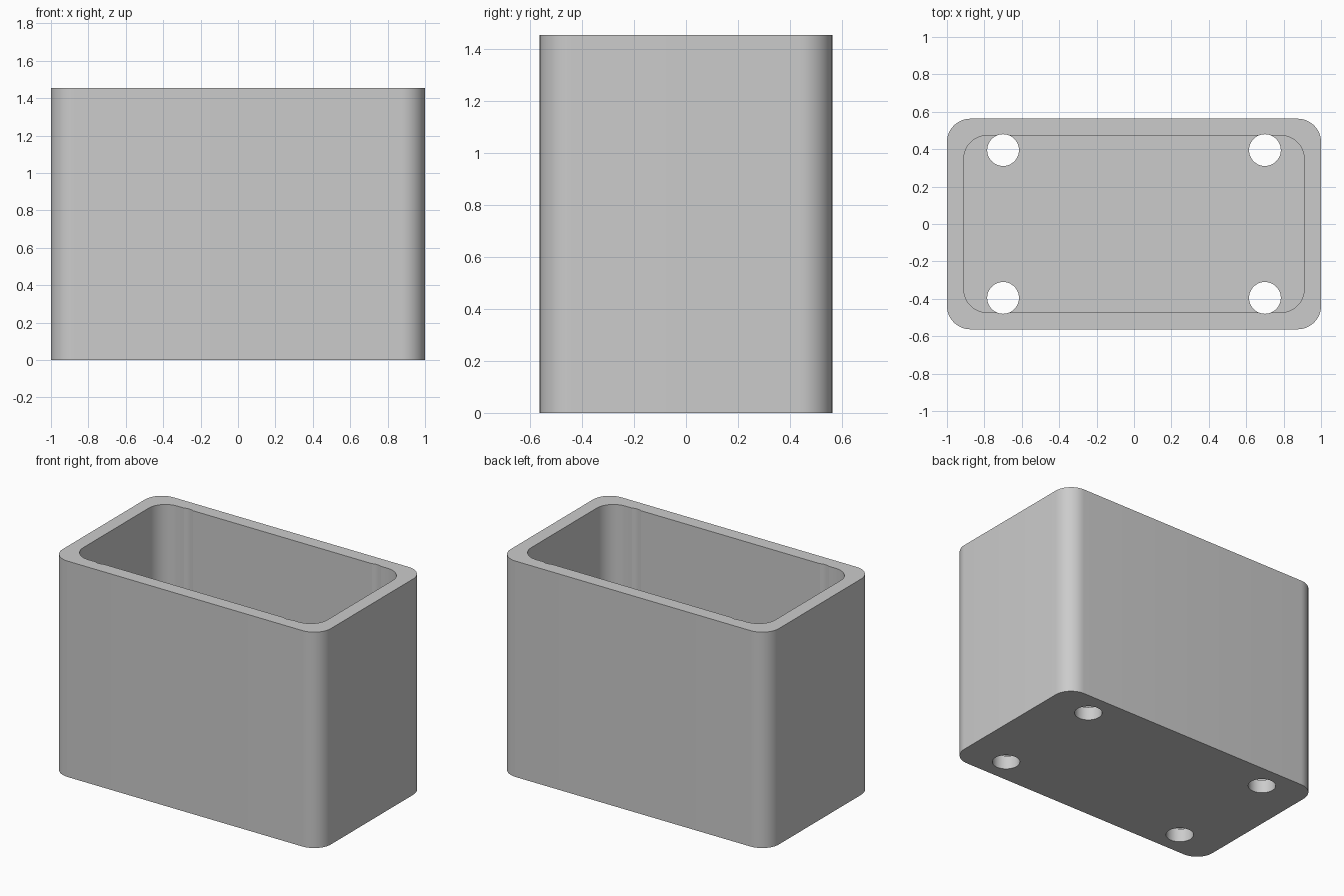
import bpy
import bmesh
from math import cos, sin, pi, radians

if "Cube" in bpy.data.objects:
    bpy.data.objects.remove(bpy.data.objects["Cube"], do_unlink=True)

HALF_X, HALF_Y, HEIGHT = 1.0, 0.563, 1.455
WALL, RADIUS = 0.09, 0.125

grey = bpy.data.materials.new("plain grey")
grey.use_nodes = True
colour = (0.6, 0.6, 0.6, 1)
grey.diffuse_color = colour
grey.node_tree.nodes["Principled BSDF"].inputs["Base Color"].default_value = colour


def rounded_outline(hx, hy, r, steps=12):
    """Counter-clockwise outline of a rectangle with rounded corners."""
    points = []
    for i, (sx, sy) in enumerate([(1, 1), (-1, 1), (-1, -1), (1, -1)]):
        for k in range(steps + 1):
            a = (i + k / steps) * pi / 2
            points.append((sx * (hx - r) + r * cos(a), sy * (hy - r) + r * sin(a)))
    return points


def prism(name, outline, z0, z1):
    """Upright solid with the given outline."""
    bm = bmesh.new()
    base = bm.faces.new([bm.verts.new((x, y, z0)) for x, y in outline])
    top = bmesh.ops.extrude_face_region(bm, geom=[base])["geom"]
    bmesh.ops.translate(bm, vec=(0, 0, z1 - z0),
                        verts=[v for v in top if isinstance(v, bmesh.types.BMVert)])
    bmesh.ops.recalc_face_normals(bm, faces=bm.faces)
    mesh = bpy.data.meshes.new(name)
    bm.to_mesh(mesh)
    bm.free()
    mesh.materials.append(grey)
    obj = bpy.data.objects.new(name, mesh)
    bpy.context.collection.objects.link(obj)
    return obj


# Rounded outer block
box = prism("open_box", rounded_outline(HALF_X, HALF_Y, RADIUS), 0, HEIGHT)

# Cavity leaving an even wall and floor
cutters = [prism("cavity_cutter",
                 rounded_outline(HALF_X - WALL, HALF_Y - WALL, RADIUS), WALL, HEIGHT + 0.1)]

# Four bores through the floor, grazing the long walls up to the rim
for sx in (-1, 1):
    for sy in (-1, 1):
        circle = [(sx * 0.7 + 0.085 * cos(2 * pi * k / 48),
                   sy * 0.395 + 0.085 * sin(2 * pi * k / 48)) for k in range(48)]
        cutters.append(prism("bore_cutter", circle, -0.1, HEIGHT + 0.1))

# Cut, apply and tidy up
bpy.ops.object.select_all(action="DESELECT")
bpy.context.view_layer.objects.active = box
box.select_set(True)
for cutter in cutters:
    cutter.hide_render = True
    mod = box.modifiers.new("cut", "BOOLEAN")
    mod.operation = "DIFFERENCE"
    mod.solver = "EXACT"
    mod.object = cutter
    bpy.ops.object.modifier_apply(modifier=mod.name)
    bpy.data.objects.remove(cutter, do_unlink=True)

bpy.ops.object.shade_smooth_by_angle(angle=radians(20))
